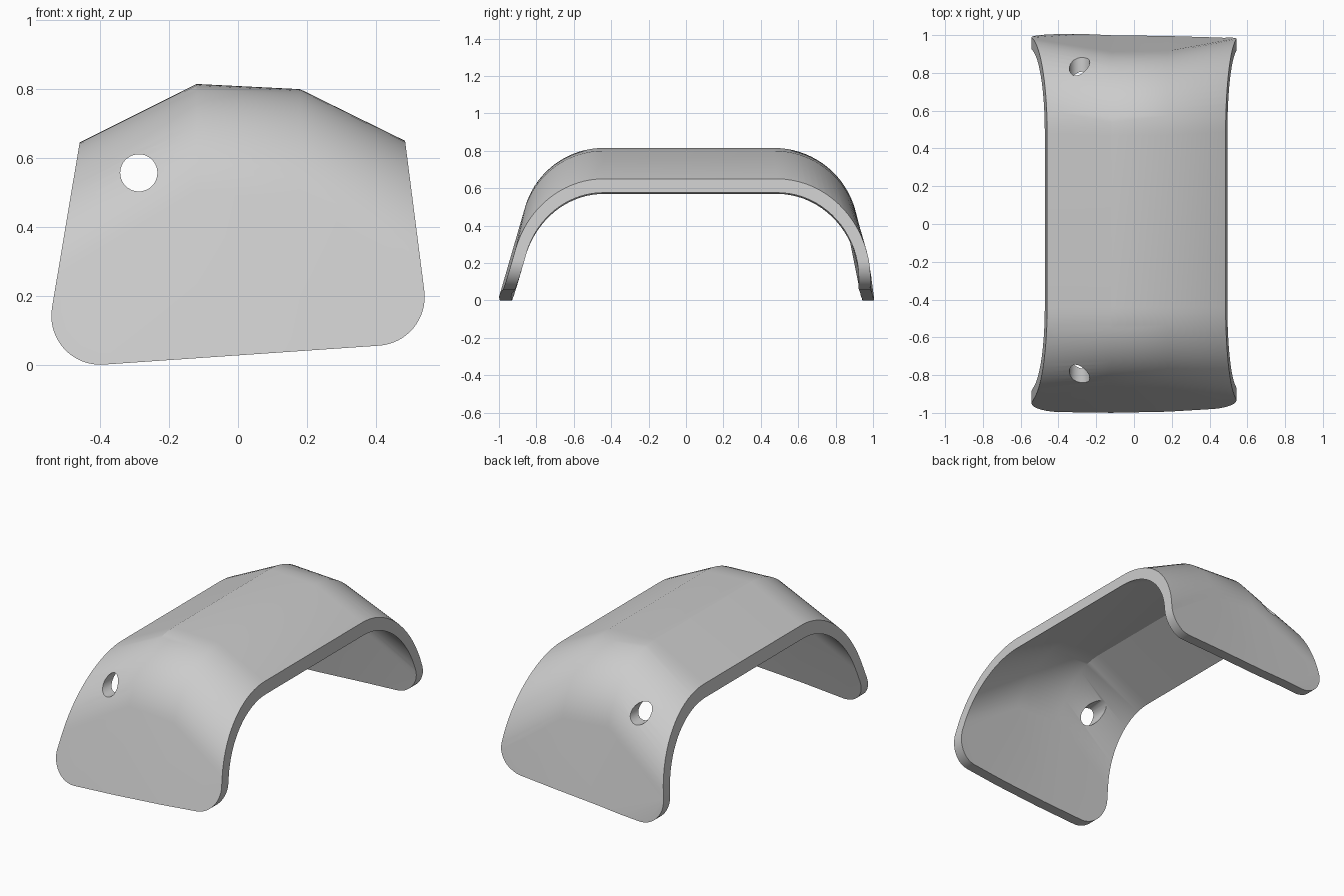
import bpy, bmesh, math
from mathutils import Vector

default = bpy.data.objects.get("Cube")
if default:
    bpy.data.objects.remove(default, do_unlink=True)

THICK = 0.062
ARC_STEPS = 18


def make_object(name, bm):
    mesh = bpy.data.meshes.new(name)
    bm.to_mesh(mesh)
    bm.free()
    obj = bpy.data.objects.new(name, mesh)
    bpy.context.collection.objects.link(obj)
    return obj


def half_profile(height, base, slope, start):
    """Leg line blended by a tangent arc into the flat top, from bottom to top."""
    norm = math.hypot(1, slope)
    radius = (base - start - slope * height) / (norm - slope)
    cz = height - radius
    first = math.atan(slope)
    pts = [(base + slope * 0.06, -0.06)]
    for k in range(ARC_STEPS + 1):
        a = first + (math.pi / 2 - first) * k / ARC_STEPS
        pts.append((start + radius * math.cos(a), cz + radius * math.sin(a)))
    return pts


def section(x, height, front_base, back_slope, back_start):
    front = half_profile(height, front_base, 0.29, 0.44)
    back = half_profile(height, 1.003, back_slope, back_start)
    return ([Vector((x, -y, z)) for y, z in front]
            + [Vector((x, y, z)) for y, z in reversed(back)])


# Arched shell lofted through cross-sections, left edge to right edge
sections = [
    section(-0.56, 0.595, 0.99, 0.10, 0.49),
    section(-0.12, 0.815, 1.005, 0.20, 0.47),
    section(0.18, 0.80, 1.005, 0.20, 0.47),
    section(0.56, 0.613, 0.99, 0.10, 0.49),
]
bm = bmesh.new()
rows = [[bm.verts.new(p) for p in s] for s in sections]
for r0, r1 in zip(rows, rows[1:]):
    for j in range(len(r0) - 1):
        bm.faces.new((r0[j], r1[j], r1[j + 1], r0[j + 1]))
shell = make_object("arched_guard", bm)
solid = shell.modifiers.new("thickness", 'SOLIDIFY')
solid.thickness = THICK
solid.offset = -1
solid.use_even_offset = True

# Front outline with rounded lower corners, used to trim the shell
outline = [(0.453, 0.9), (-0.417, 0.9)]
for cx, cz, a0, a1 in ((-0.40, 0.142, 170, 273.6), (0.40, 0.197, 273.6, 367)):
    for k in range(17):
        a = math.radians(a0 + (a1 - a0) * k / 16)
        outline.append((cx + 0.142 * math.cos(a), cz + 0.142 * math.sin(a)))
bm = bmesh.new()
face = bm.faces.new([bm.verts.new((x, -1.5, z)) for x, z in outline])
ext = bmesh.ops.extrude_face_region(bm, geom=[face])
bmesh.ops.translate(bm, vec=(0, 3, 0),
                    verts=[v for v in ext["geom"] if isinstance(v, bmesh.types.BMVert)])
bmesh.ops.recalc_face_normals(bm, faces=bm.faces)
trim = make_object("trim_cutter", bm)

# Bolt hole through both legs
bpy.ops.mesh.primitive_cylinder_add(vertices=40, radius=0.054, depth=3,
                                    location=(-0.288, 0, 0.557),
                                    rotation=(math.pi / 2, 0, 0))
hole = bpy.context.object
hole.name = "hole_cutter"

for cutter, operation in ((trim, 'INTERSECT'), (hole, 'DIFFERENCE')):
    mod = shell.modifiers.new(cutter.name, 'BOOLEAN')
    mod.object = cutter
    mod.operation = operation
    mod.solver = 'EXACT'
    cutter.hide_render = True

# Bake the modifiers, then drop the cutters
bpy.context.view_layer.update()
graph = bpy.context.evaluated_depsgraph_get()
baked = bpy.data.meshes.new_from_object(shell.evaluated_get(graph))
shell.modifiers.clear()
shell.data = baked
for cutter in (trim, hole):
    bpy.data.objects.remove(cutter, do_unlink=True)

# Plain grey finish
grey = bpy.data.materials.new("plain_grey")
grey.use_nodes = True
colour = (0.6, 0.6, 0.6, 1)
grey.diffuse_color = colour
grey.node_tree.nodes["Principled BSDF"].inputs["Base Color"].default_value = colour
shell.data.materials.clear()
shell.data.materials.append(grey)

bpy.ops.object.select_all(action='DESELECT')
shell.select_set(True)
bpy.context.view_layer.objects.active = shell
bpy.ops.object.shade_smooth_by_angle(angle=math.radians(28))
